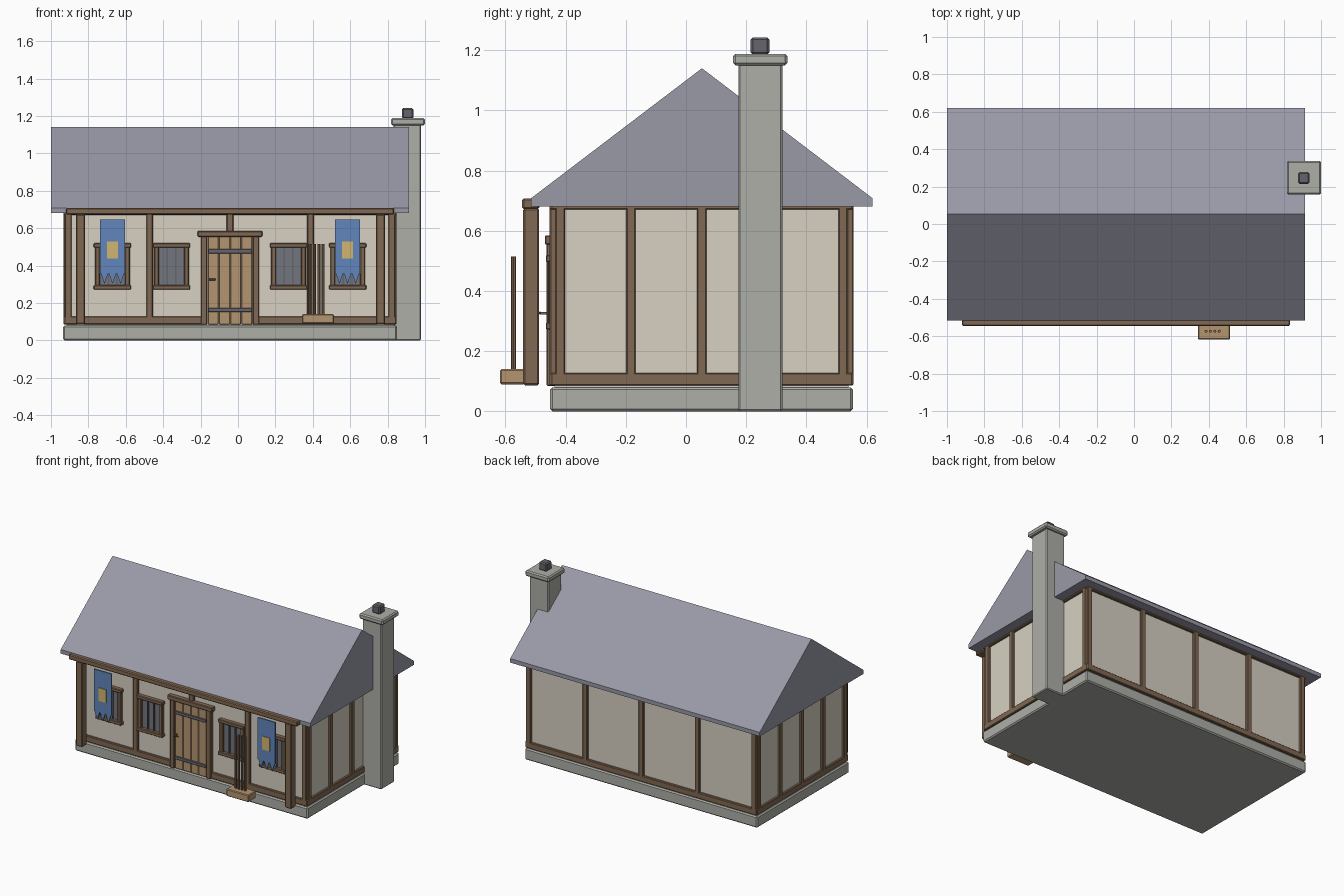
import bpy, bmesh, math

if "Cube" in bpy.data.objects:
    bpy.data.objects.remove(bpy.data.objects["Cube"])

CX, CY = -0.0425, 0.052   # centre of the house body


def material(name, r, g, b):
    m = bpy.data.materials.new(name)
    m.diffuse_color = (r, g, b, 1)
    m.use_nodes = True
    m.node_tree.nodes["Principled BSDF"].inputs["Base Color"].default_value = m.diffuse_color
    return m


TIMBER = material("timber", 0.22, 0.14, 0.085)
PLASTER = material("plaster", 0.68, 0.63, 0.54)
STONE = material("stone", 0.42, 0.43, 0.39)
SLATE = material("slate", 0.32, 0.32, 0.39)
PLANK = material("plank", 0.46, 0.30, 0.16)
IRON = material("iron", 0.13, 0.13, 0.15)
GLASS = material("glass", 0.17, 0.18, 0.21)
BLUE = material("blue_cloth", 0.12, 0.24, 0.50)
GOLD = material("gold_cloth", 0.65, 0.47, 0.16)


def finish(bm, name, mat, bevel=0):
    bmesh.ops.recalc_face_normals(bm, faces=bm.faces)
    me = bpy.data.meshes.new(name)
    bm.to_mesh(me)
    bm.free()
    me.materials.append(mat)
    ob = bpy.data.objects.new(name, me)
    bpy.context.collection.objects.link(ob)
    if bevel:
        mod = ob.modifiers.new("bevel", 'BEVEL')
        mod.width = bevel
        mod.segments = 1
    return ob


def box(name, x0, x1, y0, y1, z0, z1, mat, bevel=0.004):
    bm = bmesh.new()
    bmesh.ops.create_cube(bm, size=1)
    for v in bm.verts:
        v.co = (x0 if v.co.x < 0 else x1, y0 if v.co.y < 0 else y1, z0 if v.co.z < 0 else z1)
    return finish(bm, name, mat, bevel)


def prism(name, pts, axis, a, b, mat):
    """Extrude a 2D outline along x (outline in y,z) or along y (outline in x,z)."""
    bm = bmesh.new()
    rings = []
    for t in (a, b):
        rings.append([bm.verts.new((t, p, q) if axis == 'x' else (p, t, q)) for p, q in pts])
        bm.faces.new(rings[-1])
    n = len(pts)
    for i in range(n):
        j = (i + 1) % n
        bm.faces.new((rings[0][i], rings[0][j], rings[1][j], rings[1][i]))
    return finish(bm, name, mat)


def rod(name, x, y, z0, z1, r, mat, sides=8):
    pts = [(x + r * math.cos(2 * math.pi * i / sides), y + r * math.sin(2 * math.pi * i / sides)) for i in range(sides)]
    bm = bmesh.new()
    rings = [[bm.verts.new((p, q, z)) for p, q in pts] for z in (z0, z1)]
    for ring in rings:
        bm.faces.new(ring)
    for i in range(sides):
        j = (i + 1) % sides
        bm.faces.new((rings[0][i], rings[0][j], rings[1][j], rings[1][i]))
    return finish(bm, name, mat)


# Stone base and plaster body
box("foundation", -0.935, 0.85, -0.452, 0.555, 0, 0.08, STONE, 0.008)
box("walls", -0.917, 0.832, -0.437, 0.54, 0.075, 0.70, PLASTER, 0)

# Roof, a solid gable with short fascia edges
prism("roof", [(-0.515, 0.68), (0.62, 0.68), (0.62, 0.708), (0.053, 1.14), (-0.515, 0.708)],
      'x', -1.0, 0.915, SLATE)

# Front and back timber framing
posts_x = [CX + d for d in (-0.865, -0.43, 0, 0.43, 0.865)]
for side, ya, yb in (("front", -0.453, -0.425), ("back", 0.529, 0.557)):
    for i, x in enumerate(posts_x):
        low = 0.56 if side == "front" and i == 2 else 0.09
        box(f"{side}_stud", x - 0.018, x + 0.018, ya, yb, low, 0.69, TIMBER)
    box(f"{side}_top_rail", -0.93, 0.845, ya, yb, 0.67, 0.705, TIMBER)
    for x0, x1 in (((-0.93, -0.19), (0.105, 0.845)) if side == "front" else ((-0.93, 0.845),)):
        box(f"{side}_sill", x0, x1, ya, yb, 0.086, 0.128, TIMBER)

# Side timber framing
for s, name in ((-1, "left"), (1, "right")):
    xa, xb = sorted((CX + s * 0.862, CX + s * 0.89))
    for d in (-0.47, -0.235, 0, 0.235, 0.47):
        box(f"{name}_stud", xa, xb, CY + d - 0.016, CY + d + 0.016, 0.09, 0.69, TIMBER)
    box(f"{name}_sill", xa, xb, -0.45, 0.554, 0.086, 0.128, TIMBER)
    box(f"{name}_top_rail", xa, xb, -0.45, 0.554, 0.67, 0.705, TIMBER)

# Posts and beam under the front eave
box("eave_beam", -0.92, 0.835, -0.545, -0.487, 0.672, 0.708, TIMBER, 0.006)
for s in (-1, 1):
    x = -0.04 + s * 0.802
    box("eave_post", x - 0.025, x + 0.025, -0.541, -0.488, 0.086, 0.675, TIMBER, 0.006)

# Chimney
box("chimney_stack", 0.832, 0.978, 0.174, 0.32, 0, 1.155, STONE, 0.006)
box("chimney_cap", 0.818, 1.0, 0.157, 0.337, 1.15, 1.188, STONE, 0.008)
box("chimney_pot", 0.877, 0.937, 0.215, 0.277, 1.185, 1.243, IRON, 0.008)

# Door with planks, frame, straps and handle
for i in range(4):
    x0 = CX - 0.12 + i * 0.06
    box("door_plank", x0 + 0.001, x0 + 0.059, -0.456, -0.43, 0.086, 0.556, PLANK, 0.003)
for s in (-1, 1):
    x = CX + s * 0.139
    box("door_jamb", x - 0.017, x + 0.017, -0.464, -0.43, 0.084, 0.56, TIMBER)
box("door_lintel", CX - 0.173, CX + 0.173, -0.469, -0.43, 0.554, 0.585, TIMBER)
for z in (0.163, 0.477):
    box("door_strap", CX - 0.118, CX + 0.118, -0.463, -0.45, z - 0.011, z + 0.011, IRON, 0.002)
box("door_handle", -0.155, -0.12, -0.488, -0.481, 0.321, 0.331, IRON, 0.002)
box("door_handle_stem", -0.155, -0.145, -0.483, -0.45, 0.322, 0.33, IRON, 0)

# Windows, mirrored about the house centre
for s in (-1, 1):
    for d in (0.313, 0.629):
        x = CX + s * d
        box("window_glass", x - 0.075, x + 0.075, -0.443, -0.43, 0.285, 0.505, GLASS, 0)
        for t in (-1, 1):
            j = x + t * 0.08
            box("window_jamb", j - 0.013, j + 0.013, -0.459, -0.43, 0.29, 0.50, TIMBER)
            m = x + t * 0.023
            box("window_bar", m - 0.004, m + 0.004, -0.45, -0.438, 0.292, 0.498, IRON, 0)
        for z in (0.284, 0.508):
            box("window_ledge", x - 0.1, x + 0.1, -0.466, -0.43, z - 0.012, z + 0.012, TIMBER)

# Hanging banners with pointed fringe
for x in (-0.671, 0.586):
    box("banner_cloth", x - 0.067, x + 0.067, -0.526, -0.516, 0.358, 0.647, BLUE, 0)
    box("banner_patch", x - 0.029, x + 0.029, -0.531, -0.524, 0.438, 0.529, GOLD, 0)
    for i in (-1, 0, 1):
        c = x + i * 0.043
        prism("banner_fringe", [(c - 0.02, 0.36), (c + 0.02, 0.36), (c, 0.302)], 'y', -0.525, -0.517, BLUE)

# Rack box with upright rods
box("rack_box", 0.342, 0.513, -0.618, -0.535, 0.09, 0.14, PLANK, 0.005)
for i in range(4):
    rod("rack_rod", 0.385 + i * 0.0235, -0.573, 0.13, 0.515, 0.008, TIMBER)
